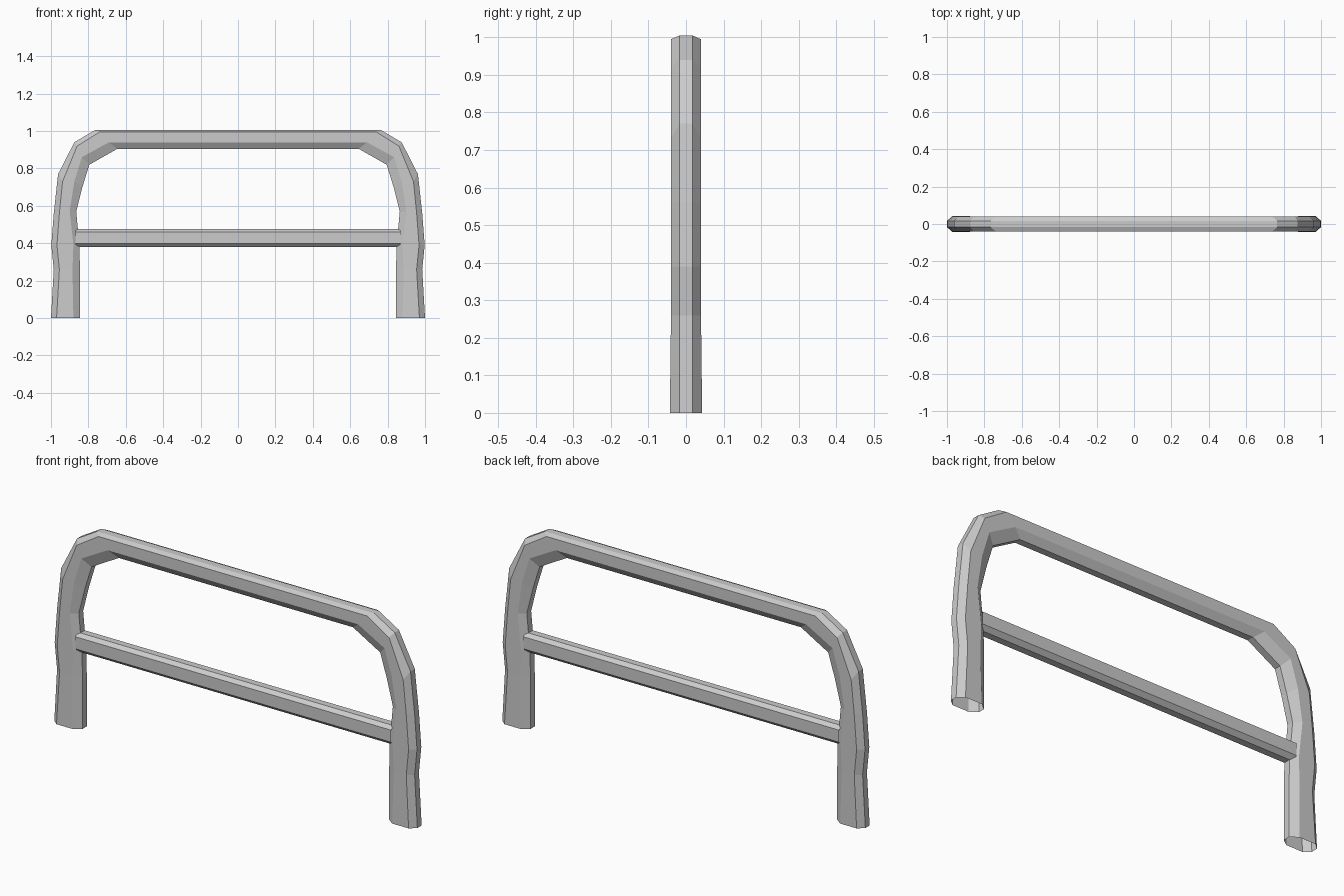
import bpy, bmesh

if "Cube" in bpy.data.objects:
    bpy.data.objects.remove(bpy.data.objects["Cube"])


def tube(name, rings):
    """Skin a list of closed 8-point rings, leaving the ends open."""
    bm = bmesh.new()
    loops = [[bm.verts.new(p) for p in ring] for ring in rings]
    for a, b in zip(loops, loops[1:]):
        for i in range(8):
            j = (i + 1) % 8
            bm.faces.new((a[i], a[j], b[j], b[i]))
    bmesh.ops.recalc_face_normals(bm, faces=bm.faces)
    mesh = bpy.data.meshes.new(name)
    bm.to_mesh(mesh)
    bm.free()
    obj = bpy.data.objects.new(name, mesh)
    bpy.context.collection.objects.link(obj)
    return obj


def ring(rails, half, flat):
    """Octagon from four (x, z) rails: outer, outer ridge, inner ridge, inner."""
    widths = (flat, half, half, flat)
    front = [(x, -w, z) for (x, z), w in zip(rails, widths)]
    back = [(x, w, z) for (x, z), w in zip(rails, widths)]
    return front + back[::-1]


# Hoop stations on the right side, from foot to top bend
stations = [
    ((1.00, 0.00), (0.97, 0.00), (0.88, 0.00), (0.845, 0.00)),
    ((0.985, 0.26), (0.955, 0.26), (0.885, 0.26), (0.845, 0.26)),
    ((0.998, 0.39), (0.968, 0.39), (0.88, 0.39), (0.848, 0.39)),
    ((0.985, 0.56), (0.955, 0.56), (0.90, 0.57), (0.865, 0.57)),
    ((0.962, 0.77), (0.938, 0.73), (0.835, 0.86), (0.80, 0.82)),
    ((0.875, 0.94), (0.86, 0.92), (0.805, 0.885), (0.77, 0.837)),
    ((0.765, 1.005), (0.74, 0.995), (0.69, 0.94), (0.645, 0.905)),
]
# Smooth the inner ridge down the bend
stations[4] = (stations[4][0], stations[4][1], (0.875, 0.73), (0.832, 0.70))
stations[5] = (stations[5][0], stations[5][1], (0.835, 0.86), (0.795, 0.82))

right = [ring(s, 0.043 if i == 0 else 0.04, 0.017) for i, s in enumerate(stations)]
left = [[(-x, y, z) for x, y, z in r] for r in reversed(right)]
tube("hoop_frame", right + left)

# Lower cross bar between the legs
bar = [(0.475, 0.017), (0.46, 0.037), (0.40, 0.037), (0.38, 0.017)]
section = [(-y, z) for z, y in bar] + [(y, z) for z, y in reversed(bar)]
tube("cross_bar", [[(x, y, z) for y, z in section] for x in (-0.87, 0.87)])
